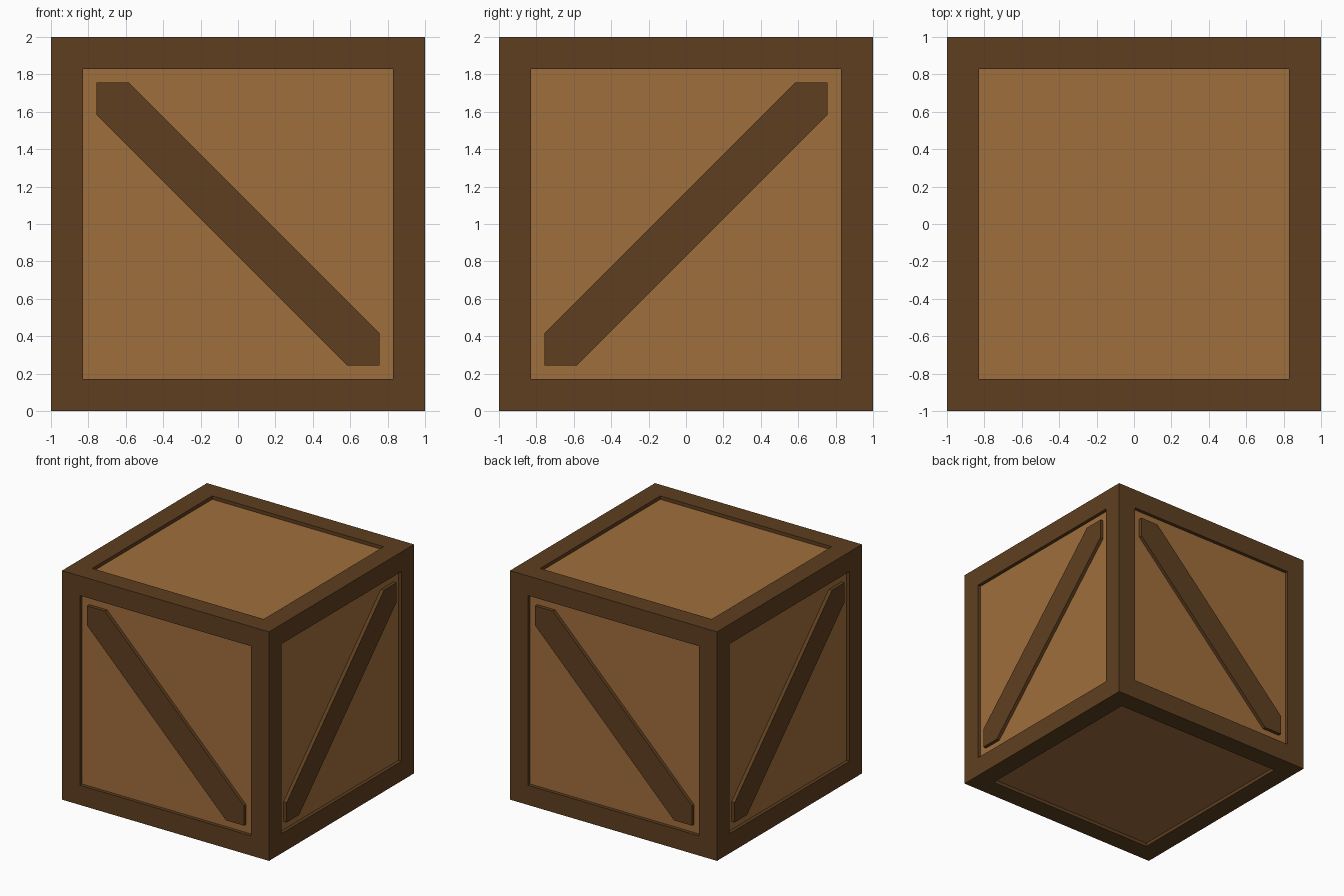
import bpy, bmesh, math
from mathutils import Matrix, Vector

if "Cube" in bpy.data.objects:
    bpy.data.objects.remove(bpy.data.objects["Cube"])

INNER = 0.757    # half size of the recessed opening
DEPTH = 0.03     # how far the panels sit back
CUT = 0.172      # brace half width measured along the opening edge


def material(name, rgb):
    mat = bpy.data.materials.new(name)
    lin = [((c / 255 + 0.055) / 1.055) ** 2.4 for c in rgb]
    mat.diffuse_color = (*lin, 1)
    mat.use_nodes = True
    mat.node_tree.nodes["Principled BSDF"].inputs["Base Color"].default_value = mat.diffuse_color
    return mat


dark = material("dark wood", (94, 63, 32))
light = material("light wood", (160, 110, 60))


def add_object(name, bm, mats):
    mesh = bpy.data.meshes.new(name)
    bm.to_mesh(mesh)
    bm.free()
    for m in mats:
        mesh.materials.append(m)
    obj = bpy.data.objects.new(name, mesh)
    bpy.context.collection.objects.link(obj)
    return obj


# Crate body: cube with every face inset and pushed inward
bm = bmesh.new()
bmesh.ops.create_cube(bm, size=2, matrix=Matrix.Translation((0, 0, 1)))
panels = bm.faces[:]
bmesh.ops.inset_individual(bm, faces=panels, thickness=1 - INNER)
panels = bmesh.ops.extrude_discrete_faces(bm, faces=panels)["faces"]
for f in panels:
    f.normal_update()
    bmesh.ops.translate(bm, verts=f.verts, vec=f.normal * -DEPTH)
    f.material_index = 1
add_object("crate_body", bm, [dark, light])

# Diagonal braces: six-sided profile clipped to the opening corners
a, b = INNER, INNER - CUT
profile = [(-a, a), (-a, b), (b, -a), (a, -a), (a, -b), (-b, a)]
# The right and left braces lean the other way
sides = [("front", 0, 1), ("right", 90, -1), ("back", 180, 1), ("left", 270, -1)]
for name, angle, lean in sides:
    bm = bmesh.new()
    face = bm.faces.new([bm.verts.new((x * lean, -1, z + 1)) for x, z in profile])
    ext = bmesh.ops.extrude_face_region(bm, geom=[face])
    verts = [v for v in ext["geom"] if isinstance(v, bmesh.types.BMVert)]
    bmesh.ops.translate(bm, verts=verts, vec=Vector((0, DEPTH, 0)))
    bmesh.ops.recalc_face_normals(bm, faces=bm.faces[:])
    bmesh.ops.rotate(bm, verts=bm.verts[:], cent=(0, 0, 0),
                     matrix=Matrix.Rotation(math.radians(angle), 3, "Z"))
    add_object(name + "_brace", bm, [dark])
